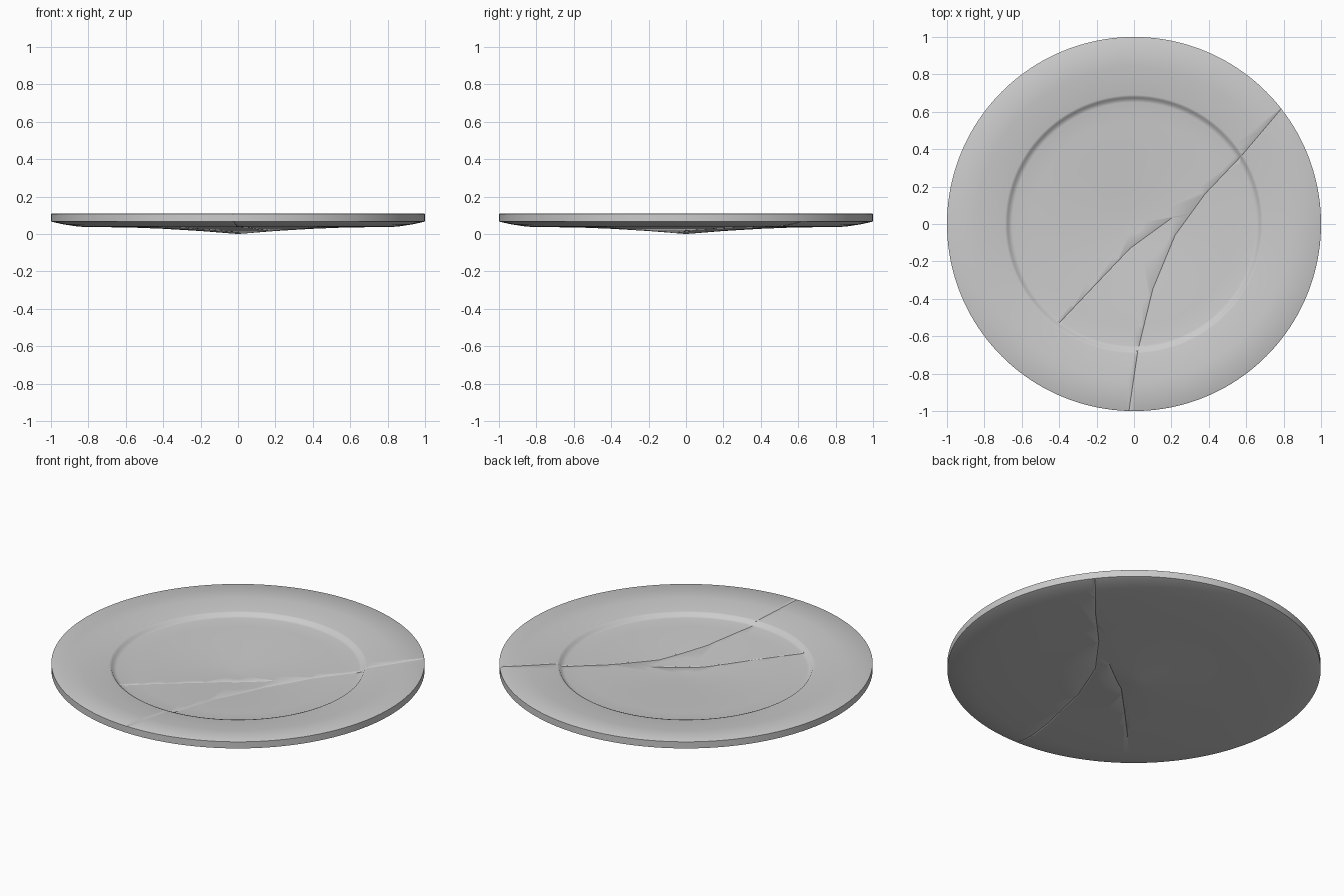
import bpy, bmesh, math
from mathutils import Vector

if "Cube" in bpy.data.objects:
    bpy.data.objects.remove(bpy.data.objects["Cube"])

SEGMENTS = 160

# Plate profile (radius, height): underside outwards, then the face inwards
under = [(0, 0), (0.05, 0.004), (0.2, 0.016), (0.4, 0.028), (0.55, 0.034),
         (0.85, 0.039), (0.93, 0.051), (0.99, 0.064), (1.0, 0.068)]
face = [(1.0, 0.107), (0.995, 0.11), (0.84, 0.10), (0.69, 0.091), (0.678, 0.088),
        (0.67, 0.074), (0.65, 0.07), (0.55, 0.066), (0.4, 0.058),
        (0.2, 0.044), (0.05, 0.036), (0, 0.035)]


def height(profile, r):
    """Height of a profile at a radius."""
    pts = sorted(profile)
    for (r0, z0), (r1, z1) in zip(pts, pts[1:]):
        if r <= r1:
            return z0 + (z1 - z0) * (r - r0) / (r1 - r0)
    return pts[-1][1]


def make_object(name, bm):
    bmesh.ops.recalc_face_normals(bm, faces=bm.faces[:])
    mesh = bpy.data.meshes.new(name)
    bm.to_mesh(mesh)
    bm.free()
    obj = bpy.data.objects.new(name, mesh)
    bpy.context.collection.objects.link(obj)
    return obj


def lathe(name, profile):
    bm = bmesh.new()
    rings = []
    for r, z in profile:
        count = 1 if r == 0 else SEGMENTS
        rings.append([bm.verts.new((r * math.cos(math.tau * i / SEGMENTS),
                                    r * math.sin(math.tau * i / SEGMENTS), z))
                      for i in range(count)])
    for a, b in zip(rings, rings[1:]):
        for i in range(SEGMENTS):
            j = (i + 1) % SEGMENTS
            loop = [a[i % len(a)], a[j % len(a)], b[j % len(b)], b[i % len(b)]]
            bm.faces.new(list(dict.fromkeys(loop)))
    return make_object(name, bm)


def crack_cutter(name, path, profile, size):
    """Diamond-section strip that follows the plate surface along a crack."""
    pts = [Vector(p) for p in path]
    line = [a.lerp(b, i / 12) for a, b in zip(pts, pts[1:]) for i in range(12)] + [pts[-1]]
    bm = bmesh.new()
    rings = []
    for i, p in enumerate(line):
        d = (line[min(i + 1, len(line) - 1)] - line[max(i - 1, 0)]).normalized()
        side = Vector((-d.y, d.x, 0)) * size
        c = Vector((p.x, p.y, height(profile, p.length)))
        up = Vector((0, 0, size * 0.6))
        rings.append([bm.verts.new(c + o) for o in (side, up, -side, -up)])
    for a, b in zip(rings, rings[1:]):
        for k in range(4):
            bm.faces.new((a[k], a[(k + 1) % 4], b[(k + 1) % 4], b[k]))
    bm.faces.new(rings[0])
    bm.faces.new(rings[-1][::-1])
    cutter = make_object(name, bm)
    cutter.hide_render = True
    return cutter


plate = lathe("plate", under + face)

# Hairline cracks, on both the face and the underside
long_crack = [(-0.03, -1.02), (0.02, -0.68), (0.1, -0.35), (0.22, -0.06),
              (0.38, 0.16), (0.58, 0.37), (0.80, 0.63)]
short_crack = [(-0.4, -0.53), (-0.22, -0.34), (-0.02, -0.13), (0.2, 0.03)]
cutters = []
for label, path in (("long_crack", long_crack), ("short_crack", short_crack)):
    for side, profile in (("face", face), ("under", under)):
        cutters.append(crack_cutter(f"{label}_{side}", path, profile, 0.005))
for cutter in cutters:
    mod = plate.modifiers.new(cutter.name, 'BOOLEAN')
    mod.operation = 'DIFFERENCE'
    mod.solver = 'EXACT'
    mod.object = cutter

# Apply the cuts, then smooth the glaze
bpy.ops.object.select_all(action='DESELECT')
plate.select_set(True)
bpy.context.view_layer.objects.active = plate
for mod in list(plate.modifiers):
    bpy.ops.object.modifier_apply(modifier=mod.name)
for cutter in cutters:
    bpy.data.objects.remove(cutter)
bpy.ops.object.shade_smooth_by_angle(angle=math.radians(50))
